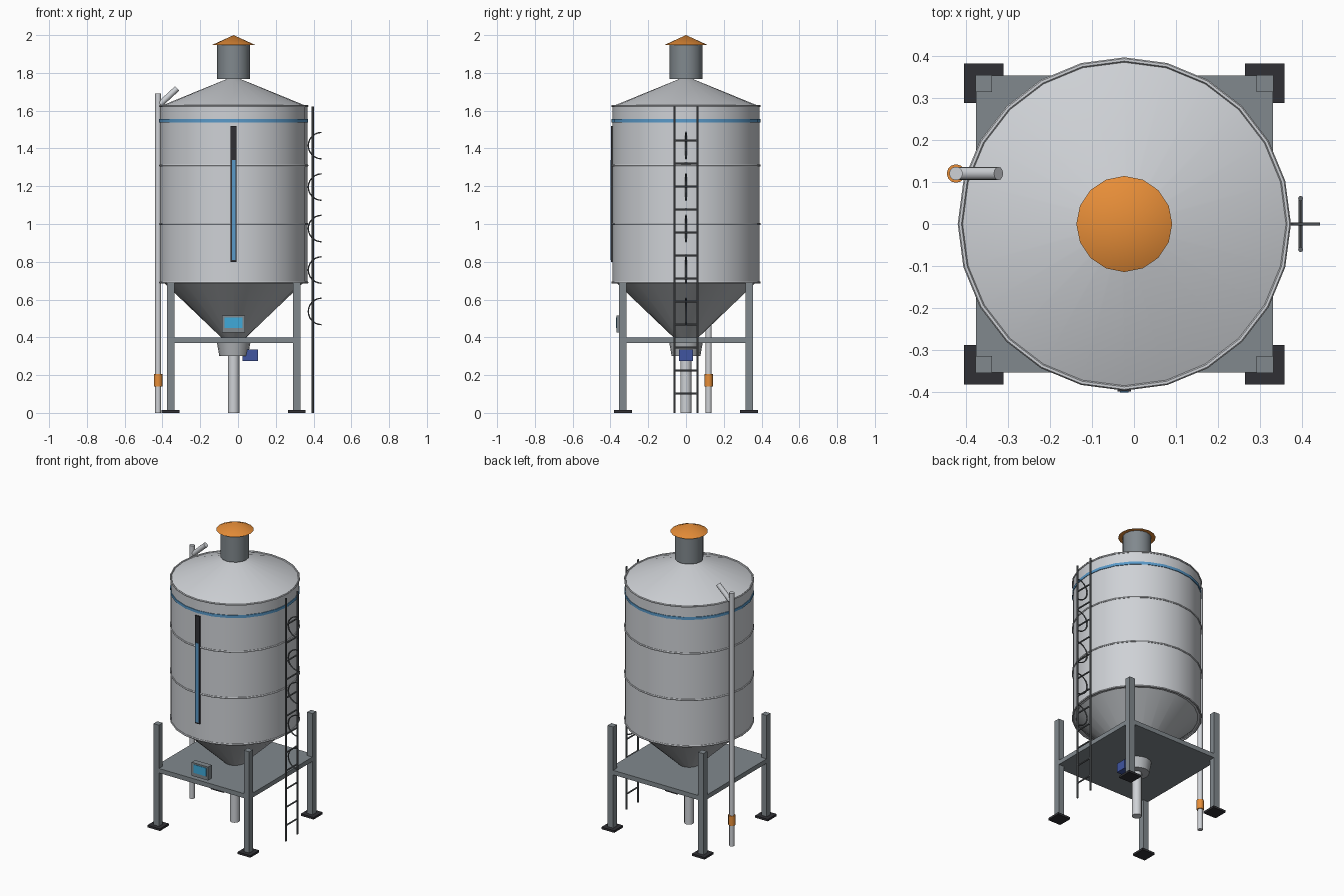
import bpy, math
from mathutils import Vector

if "Cube" in bpy.data.objects:
    bpy.data.objects.remove(bpy.data.objects["Cube"])

CX = -0.023  # tank axis
mats = {}


def finish(name, color=None, smooth=False):
    ob = bpy.context.object
    ob.name = name
    if color:
        if color not in mats:
            m = bpy.data.materials.new("paint_%d" % len(mats))
            m.diffuse_color = (*color, 1)
            m.use_nodes = True
            m.node_tree.nodes["Principled BSDF"].inputs["Base Color"].default_value = m.diffuse_color
            mats[color] = m
        ob.data.materials.append(mats[color])
    if smooth:
        bpy.ops.object.shade_smooth_by_angle(angle=math.radians(35))
    return ob


def box(name, x0, x1, y0, y1, z0, z1, color=None):
    bpy.ops.mesh.primitive_cube_add(size=1, location=((x0 + x1) / 2, (y0 + y1) / 2, (z0 + z1) / 2))
    bpy.context.object.scale = (x1 - x0, y1 - y0, z1 - z0)
    bpy.ops.object.transform_apply(location=False, rotation=False, scale=True)
    return finish(name, color)


def cone(name, x, y, z0, z1, r0, r1, n=24, color=None):
    bpy.ops.mesh.primitive_cone_add(vertices=n, radius1=r0, radius2=r1, depth=z1 - z0,
                                    location=(x, y, (z0 + z1) / 2))
    return finish(name, color, True)


def rod(name, a, b, r, n=12, color=None):
    a, b = Vector(a), Vector(b)
    d = b - a
    bpy.ops.mesh.primitive_cylinder_add(vertices=n, radius=r, depth=d.length, location=(a + b) / 2,
                                        rotation=d.to_track_quat('Z', 'Y').to_euler())
    return finish(name, color, True)


BLUE, ORANGE = (0.10, 0.32, 0.58), (0.80, 0.27, 0.04)
DARK, STEEL = (0.03, 0.03, 0.035), (0.22, 0.25, 0.27)
LIGHT, GREY, IRON = (0.62, 0.64, 0.67), (0.45, 0.47, 0.49), (0.12, 0.13, 0.14)

# Tank body, roof and hopper
cone("tank_shell", CX, 0, 0.69, 1.625, 0.39, 0.39, 24, LIGHT)
cone("roof", CX, 0, 1.625, 1.77, 0.385, 0.03, 24, LIGHT)
cone("hopper", CX, 0, 0.37, 0.69, 0.37, 0.035, 24, GREY).scale.z = 1
hop = bpy.context.object
hop.rotation_euler = (math.pi, 0, 0)
for z in (0.69, 1.0, 1.31, 1.625):
    bpy.ops.mesh.primitive_torus_add(major_segments=24, minor_segments=6, major_radius=0.39,
                                     minor_radius=0.006, location=(CX, 0, z))
    finish("seam_ring", LIGHT, True)
cone("blue_band", CX, 0, 1.537, 1.555, 0.394, 0.394, 24, BLUE)

# Roof vent
cone("vent_stack", CX, 0, 1.767, 1.95, 0.087, 0.087, 16, STEEL)
cone("vent_cap", CX, 0, 1.948, 2.0, 0.114, 0, 16, ORANGE)

# Outlet under the hopper
cone("outlet_funnel", CX, 0, 0.30, 0.375, 0.076, 0.089, 16, GREY)
cone("outlet_pipe", CX, 0, 0, 0.31, 0.03, 0.03, 12, LIGHT)
box("outlet_motor", 0.025, 0.105, -0.037, 0.037, 0.275, 0.335, (0.05, 0.09, 0.35))

# Stand: four legs, feet and the plate
for sx in (-1, 1):
    for sy in (-1, 1):
        x, y = CX + sx * 0.334, sy * 0.334
        box("leg", x - .02, x + .02, y - .02, y + .02, 0.004, 0.69, STEEL)
        box("foot", x - .047, x + .047, y - .047, y + .047, 0, 0.014, DARK)
box("stand_plate", CX - .353, CX + .353, -.353, .353, 0.37, 0.40, STEEL)

# Control panel
box("control_panel", -0.085, 0.037, -0.368, -0.33, 0.425, 0.515, STEEL)
box("panel_screen", -0.071, 0.025, -0.371, -0.365, 0.45, 0.505, (0.05, 0.40, 0.70))

# Level gauge
box("gauge_frame", CX - .016, CX + .016, -0.398, -0.38, 0.80, 1.52, DARK)
box("gauge_level", CX - .010, CX + .010, -0.401, -0.39, 0.81, 1.34, BLUE)

# Ladder with rungs and half-round hoops
for y in (-0.061, 0.061):
    rod("ladder_rail", (0.396, y, 0), (0.396, y, 1.622), 0.006, 8, IRON)
for i in range(12):
    z = 0.103 + i * 0.1217
    rod("ladder_rung", (0.396, -0.061, z), (0.396, 0.061, z), 0.005, 8, IRON)
for i in range(5):
    cz = 0.537 + i * 0.2195
    cu = bpy.data.curves.new("ladder_hoop", 'CURVE')
    cu.dimensions = '3D'
    cu.bevel_depth = 0.004
    cu.bevel_resolution = 1
    cu.use_fill_caps = True
    sp = cu.splines.new('POLY')
    sp.points.add(12)
    for k, p in enumerate(sp.points):
        a = math.pi / 2 + math.pi * k / 12
        p.co = (0.442 + 0.07 * math.cos(a), 0, cz + 0.07 * math.sin(a), 1)
    ob = bpy.data.objects.new("ladder_hoop", cu)
    bpy.context.collection.objects.link(ob)
    bpy.ops.object.select_all(action='DESELECT')
    ob.select_set(True)
    bpy.context.view_layer.objects.active = ob
    bpy.ops.object.convert(target='MESH')
    finish("ladder_hoop", IRON, True)

# Fill pipe with coupling and angled spout
rod("fill_pipe", (-0.423, 0.12, 0), (-0.423, 0.12, 1.69), 0.016, 12, LIGHT)
rod("fill_coupling", (-0.423, 0.12, 0.14), (-0.423, 0.12, 0.205), 0.022, 12, ORANGE)
rod("fill_spout", (-0.412, 0.12, 1.635), (-0.322, 0.12, 1.718), 0.016, 12, LIGHT)
